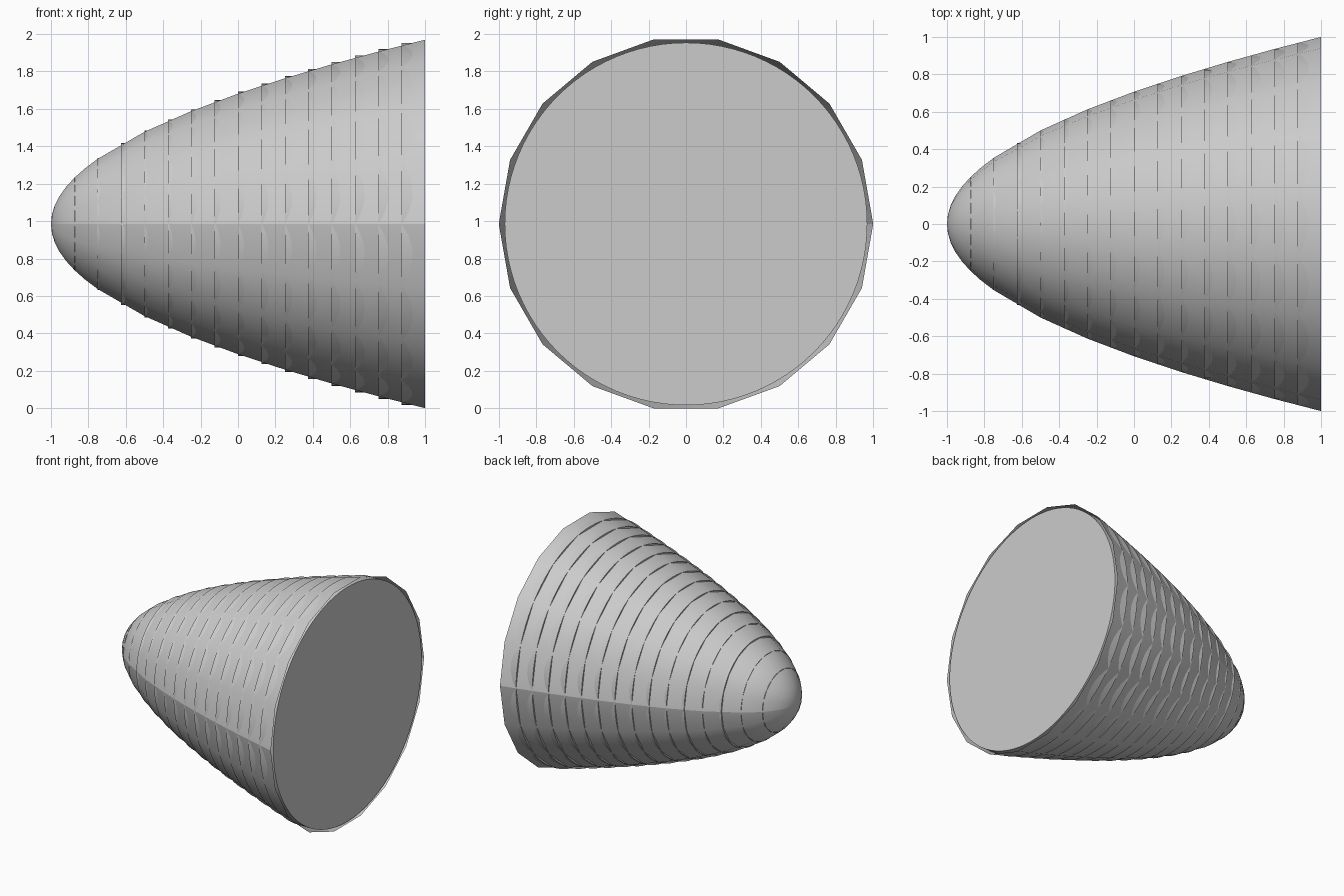
import bpy
import bmesh
from math import pi, radians, sin, sqrt
from mathutils import Matrix, Vector

cube = bpy.data.objects.get("Cube")
if cube:
    bpy.data.objects.remove(cube, do_unlink=True)

SLICES = 16
SIDES = 18
CENTRE_Z = sin(radians(80))      # flat facets rest on the ground

grey = bpy.data.materials.new("plain grey")
grey.use_nodes = True
grey.diffuse_color = (0.6, 0.6, 0.6, 1)
grey.node_tree.nodes["Principled BSDF"].inputs["Base Color"].default_value = (0.6, 0.6, 0.6, 1)


def radius(x):
    """Radius of the paraboloid at a station along its axis."""
    return sqrt((x + 1) / 2)


def finish(bm, name):
    mesh = bpy.data.meshes.new(name)
    bm.to_mesh(mesh)
    bm.free()
    mesh.materials.append(grey)
    obj = bpy.data.objects.new(name, mesh)
    obj.location.z = CENTRE_Z
    bpy.context.collection.objects.link(obj)
    return obj


# Faceted outer shell: two open halves, so the shading breaks at the seams
def half_shell(name, start):
    stations = [2 * (i / 20) ** 2 - 1 for i in range(7)]
    stations += [-0.75 + i / 4 for i in range(8)]
    bm = bmesh.new()
    turn = Matrix.Rotation(start, 3, 'X')
    verts = [bm.verts.new(turn @ Vector((x, radius(x), 0))) for x in stations]
    edges = [bm.edges.new(pair) for pair in zip(verts, verts[1:])]
    bmesh.ops.spin(bm, geom=verts + edges, cent=(0, 0, 0), axis=(1, 0, 0),
                   angle=pi, steps=SIDES // 2)
    bmesh.ops.remove_doubles(bm, verts=bm.verts, dist=1e-4)
    bm.normal_update()
    for face in bm.faces:
        centre = face.calc_center_median()
        if face.normal.dot(Vector((0, centre.y, centre.z))) < 0:
            face.normal_flip()
        face.smooth = True
    return finish(bm, name)


half_shell("upper_shell", 0)
half_shell("lower_shell", pi)

# Round inner discs, each as wide as the paraboloid at its narrow end
for k in range(1, SLICES):
    thick = 2 / SLICES
    x = -1 + k * thick
    bm = bmesh.new()
    place = Matrix.Translation((x + thick / 2, 0, 0)) @ Matrix.Rotation(pi / 2, 4, 'Y')
    bmesh.ops.create_cone(bm, cap_ends=True, segments=96, radius1=radius(x),
                          radius2=radius(x), depth=thick, matrix=place)
    for face in bm.faces:
        face.smooth = len(face.verts) == 4
    for edge in bm.edges:
        edge.smooth = all(f.smooth for f in edge.link_faces)
    finish(bm, f"inner_disc_{k}")
